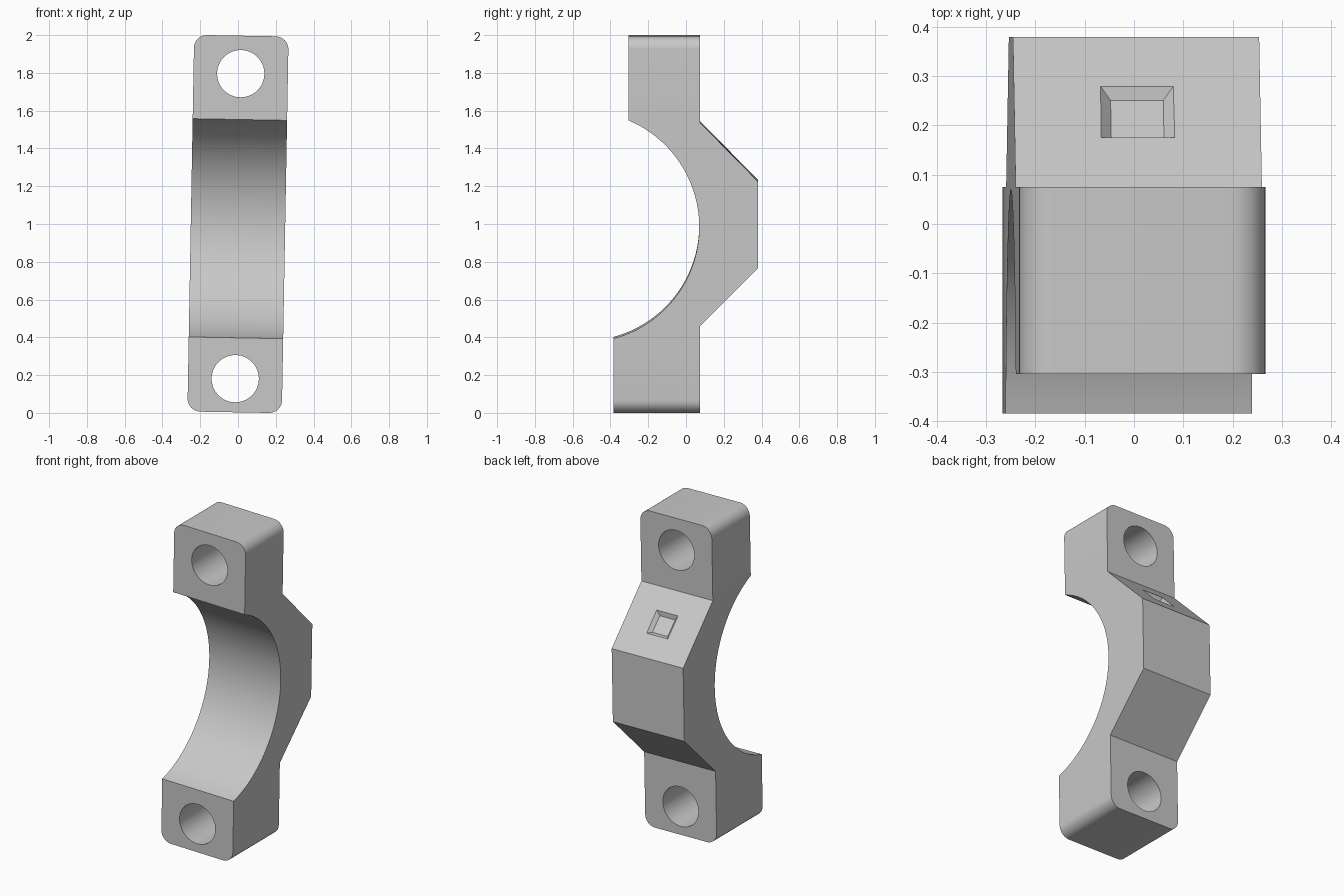
import bpy, bmesh, math
from mathutils import Matrix, Vector

default = bpy.data.objects.get("Cube")
if default:
    bpy.data.objects.remove(default, do_unlink=True)

HALF_W, HALF_H = 0.25, 0.997
TILT = Matrix.Translation((0, 0, 1)) @ Matrix.Rotation(math.radians(1.03), 4, 'Y')

grey = bpy.data.materials.new("light grey")
grey.use_nodes = True
colour = (0.58, 0.58, 0.58, 1)
grey.diffuse_color = colour
grey.node_tree.nodes["Principled BSDF"].inputs["Base Color"].default_value = colour


def make_object(name, bm):
    bmesh.ops.recalc_face_normals(bm, faces=bm.faces)
    mesh = bpy.data.meshes.new(name)
    bm.to_mesh(mesh)
    bm.free()
    mesh.materials.append(grey)
    obj = bpy.data.objects.new(name, mesh)
    bpy.context.collection.objects.link(obj)
    return obj


def cutter(name, matrix, sides, r1, r2, depth):
    bm = bmesh.new()
    bmesh.ops.create_cone(bm, cap_ends=True, segments=sides, radius1=r1,
                          radius2=r2, depth=depth, matrix=matrix)
    obj = make_object(name, bm)
    obj.hide_render = True
    return obj


# Side profile (y, z): outer back outline, then the bore arc
profile = [(-0.385, -HALF_H), (0.075, -HALF_H), (0.075, -0.535), (0.38, -0.23),
           (0.38, 0.23), (0.075, 0.54), (0.075, HALF_H), (-0.305, HALF_H)]
bore_y, bore_z, bore_r = -0.542, -0.011, 0.612
start = math.acos((-0.305 - bore_y) / bore_r)
end = -math.acos((-0.385 - bore_y) / bore_r)
STEPS = 64
for i in range(STEPS + 1):
    a = start + (end - start) * i / STEPS
    profile.append((bore_y + bore_r * math.cos(a), bore_z + bore_r * math.sin(a)))

# Clamp body: extrude the profile across the width
bm = bmesh.new()
face = bm.faces.new([bm.verts.new((-HALF_W, y, z)) for y, z in profile])
extruded = bmesh.ops.extrude_face_region(bm, geom=[face])["geom"]
bmesh.ops.translate(bm, vec=(2 * HALF_W, 0, 0),
                    verts=[v for v in extruded if isinstance(v, bmesh.types.BMVert)])

# Round the four end corners
corners = [e for e in bm.edges
           if all(abs(v.co.z) > HALF_H - 0.001 for v in e.verts)
           and abs(e.verts[0].co.x - e.verts[1].co.x) < 0.001]
bmesh.ops.bevel(bm, geom=corners, offset=0.068, segments=10, profile=0.5,
                affect='EDGES')
body = make_object("clamp_half", bm)

# Bolt holes through both lugs
cutters = []
for name, z in (("upper_hole_cutter", 0.796), ("lower_hole_cutter", -0.819)):
    m = Matrix.Translation((0, 0, z)) @ Matrix.Rotation(math.pi / 2, 4, 'X')
    cutters.append(cutter(name, m, 64, 0.125, 0.125, 2))

# Square recess with sloped walls in the upper chamfer
depth, floor = 0.024, 0.0535
normal = Vector((0, 1, 1)).normalized()
centre = Vector((0, 0.23, 0.387))
m = (Matrix.Translation(centre) @ Matrix.Rotation(-math.pi / 4, 4, 'X')
     @ Matrix.Rotation(math.pi / 4, 4, 'Z'))
cutters.append(cutter("recess_cutter", m, 4, floor * math.sqrt(2),
                      (floor + 2 * depth) * math.sqrt(2), 2 * depth))

bpy.ops.object.select_all(action='DESELECT')
body.select_set(True)
bpy.context.view_layer.objects.active = body
for c in cutters:
    mod = body.modifiers.new(c.name, 'BOOLEAN')
    mod.operation = 'DIFFERENCE'
    mod.solver = 'EXACT'
    mod.object = c
    bpy.ops.object.modifier_apply(modifier=mod.name)
    bpy.data.objects.remove(c, do_unlink=True)

# Slight lean, and smooth shading on the curved surfaces
body.data.transform(TILT)
bpy.ops.object.shade_smooth_by_angle(angle=math.radians(25))
